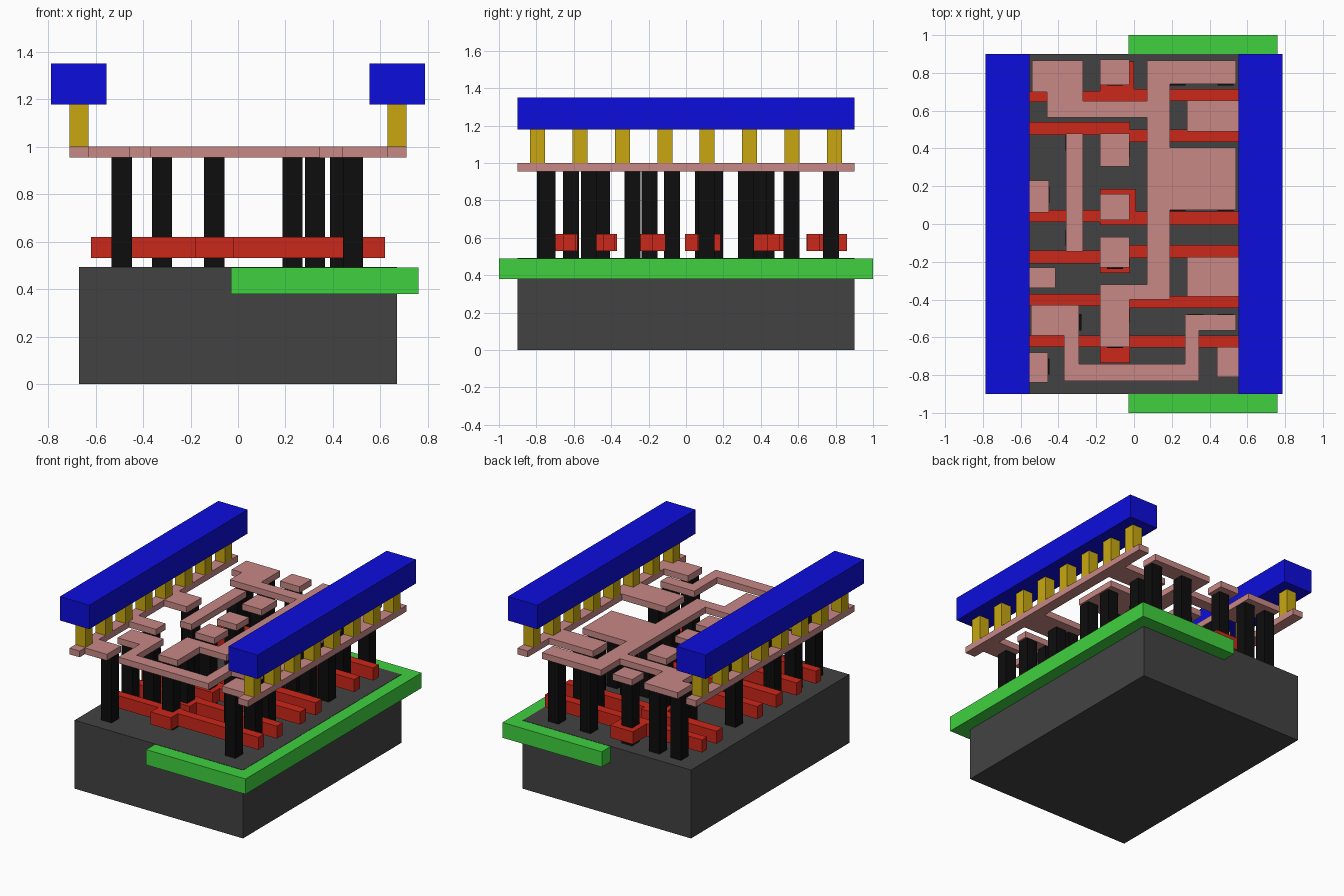
import bpy, bmesh


def material(name, rgb):
    m = bpy.data.materials.new(name)
    m.diffuse_color = (*rgb, 1)
    return m


GREY = material("dark_grey", (0.055, 0.055, 0.055))
GREEN = material("green", (0.05, 0.64, 0.05))
RED = material("red", (0.6, 0.02, 0.01))
BLACK = material("black", (0.004, 0.004, 0.004))
PINK = material("pink", (0.58, 0.25, 0.24))
GOLD = material("gold", (0.58, 0.39, 0.005))
BLUE = material("blue", (0.004, 0.004, 0.72))


def prisms(name, outlines, z0, z1, mat):
    """One object made of flat outlines, each extruded from z0 to z1."""
    bm = bmesh.new()
    for pts in outlines:
        face = bm.faces.new([bm.verts.new((x, y, z0)) for x, y in pts])
        top = bmesh.ops.extrude_face_region(bm, geom=[face])["geom"]
        verts = [v for v in top if isinstance(v, bmesh.types.BMVert)]
        bmesh.ops.translate(bm, verts=verts, vec=(0, 0, z1 - z0))
    bmesh.ops.recalc_face_normals(bm, faces=bm.faces)
    me = bpy.data.meshes.new(name)
    bm.to_mesh(me)
    bm.free()
    me.materials.append(mat)
    ob = bpy.data.objects.new(name, me)
    bpy.context.collection.objects.link(ob)
    return ob


def rect(x0, x1, y0, y1):
    return [(x0, y0), (x1, y0), (x1, y1), (x0, y1)]


def square(x, y, s=0.08):
    return rect(x - s / 2, x + s / 2, y - s / 2, y + s / 2)


# Base block and the well set into it (top a hair lower to avoid flicker)
prisms("substrate", [rect(-0.67, 0.67, -0.9, 0.9)], 0, 0.492, GREY)
prisms("well", [rect(-0.03, 0.76, -1, 1)], 0.38, 0.49, GREEN)

# Gate strips: left y range, right y range, pad y range, pad right edge
gates = [
    ((0.645, 0.705), (0.65, 0.715), (0.645, 0.86), 0.0),
    ((0.47, 0.54), (0.435, 0.50), (0.35, 0.54), -0.02),
    ((0.01, 0.075), (-0.005, 0.065), (-0.005, 0.185), 0.01),
    ((-0.21, -0.14), (-0.18, -0.11), (-0.26, -0.11), -0.02),
    ((-0.435, -0.37), (-0.445, -0.38), (-0.52, -0.37), -0.02),
    ((-0.65, -0.59), (-0.655, -0.59), (-0.735, -0.58), -0.02),
]
for i, (left, right, pad, px) in enumerate(gates, 1):
    prisms(f"gate_strip_{i}", [rect(-0.62, -0.18, *left), rect(-0.18, px, *pad),
                               rect(px, 0.62, *right)], 0.53, 0.62, RED)

# Contact posts: y values grouped by x column
columns = {
    -0.49: (0.775, 0.155, -0.285, -0.52, -0.755),
    -0.32: (0.775, 0.43, -0.075, -0.52),
    -0.10: (0.775, 0.39, 0.09, -0.195, -0.45, -0.615),
    0.23: (0.775, 0.32, 0.11),
    0.325: (0.565, -0.285, -0.52),
    0.43: (0.565, -0.285),
    0.485: (0.775, 0.32, 0.11, -0.52, -0.74),
}
prisms("contact_posts", [square(x, y, 0.085) for x, ys in columns.items() for y in ys],
       0.49, 0.956, BLACK)

# Lower wiring: branching traces
Z0, Z1 = 0.955, 1.0
prisms("branching_trace", [[
    (-0.54, 0.865), (-0.27, 0.865), (-0.27, 0.65), (0.07, 0.65), (0.07, 0.865),
    (0.54, 0.865), (0.54, 0.74), (0.19, 0.74), (0.19, 0.405), (0.54, 0.405),
    (0.54, 0.075), (0.19, 0.075), (0.19, -0.40), (-0.025, -0.40), (-0.025, -0.65),
    (-0.18, -0.65), (-0.18, -0.32), (0.07, -0.32), (0.07, 0.565), (-0.46, 0.565),
    (-0.46, 0.70), (-0.54, 0.70)]], Z0, Z1, PINK)
prisms("output_trace", [[
    (-0.545, -0.43), (-0.29, -0.43), (-0.29, -0.74), (0.27, -0.74), (0.27, -0.48),
    (0.54, -0.48), (0.54, -0.565), (0.345, -0.565), (0.345, -0.83), (-0.37, -0.83),
    (-0.37, -0.59), (-0.545, -0.59)]], Z0, Z1, PINK)

# Lower wiring: straight trace and landing pads
prisms("straight_trace", [rect(-0.36, -0.27, -0.145, 0.48)], Z0, Z1, PINK)
prisms("landing_pads", [rect(-0.18, -0.025, a, b) for a, b in
                        ((0.735, 0.87), (0.305, 0.48), (0.02, 0.16), (-0.23, -0.07))],
       Z0, Z1, PINK)

# Lower rails with tabs (inner x, y0, y1), then the posts and beams above
tabs = {
    -1: ((0.455, -0.84, -0.68), (0.415, -0.34, -0.23), (0.45, 0.06, 0.23)),
    1: ((0.44, -0.81, -0.65), (0.28, -0.385, -0.175), (0.28, 0.49, 0.655)),
}
for s, side in ((-1, "left"), (1, "right")):
    outline = [(0.71, -0.9), (0.63, -0.9)]
    for x, y0, y1 in tabs[s]:
        outline += [(0.63, y0), (x, y0), (x, y1), (0.63, y1)]
    outline += [(0.63, 0.9), (0.71, 0.9)]
    prisms(f"{side}_lower_rail", [[(s * x, y) for x, y in outline]], Z0, Z1, PINK)
    prisms(f"{side}_rail_posts",
           [square(s * 0.67, -0.793 + 0.2266 * i) for i in range(8)], Z1, 1.18, GOLD)
    xs = sorted((s * 0.553, s * 0.787))
    prisms(f"{side}_top_beam", [rect(*xs, -0.9, 0.9)], 1.178, 1.35, BLUE)
